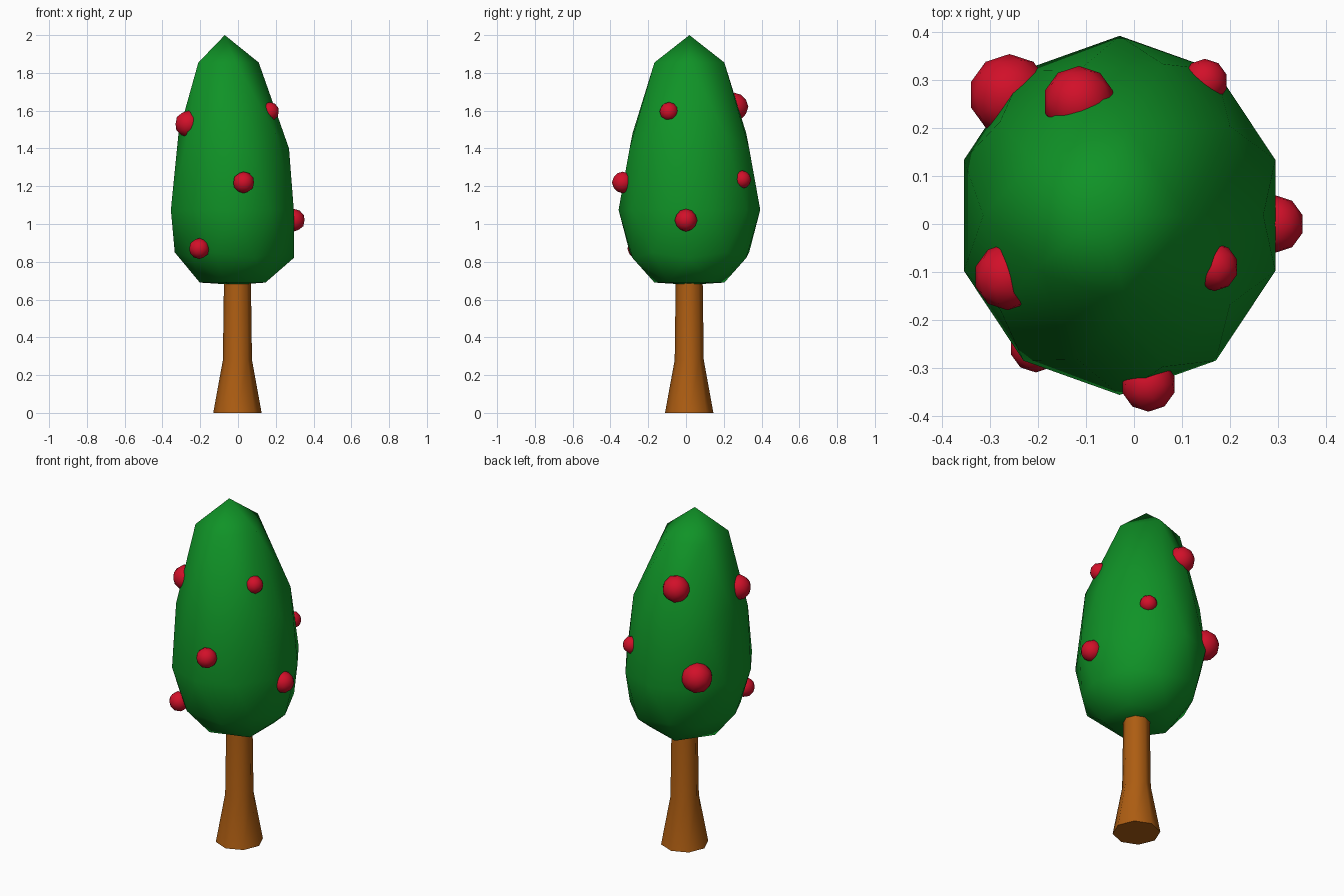
import bpy, bmesh, math

if "Cube" in bpy.data.objects:
    bpy.data.objects.remove(bpy.data.objects["Cube"])


def material(name, rgb):
    m = bpy.data.materials.new(name)
    m.diffuse_color = (*rgb, 1)
    m.use_nodes = True
    m.node_tree.nodes["Principled BSDF"].inputs["Base Color"].default_value = m.diffuse_color
    return m


def finish(bm, name, mat, smooth=True):
    me = bpy.data.meshes.new(name)
    bmesh.ops.recalc_face_normals(bm, faces=bm.faces)
    for f in bm.faces:
        f.smooth = smooth and len(f.verts) <= 4
    bm.to_mesh(me)
    bm.free()
    me.materials.append(mat)
    ob = bpy.data.objects.new(name, me)
    bpy.context.collection.objects.link(ob)
    return ob


green = material("leaf green", (0.005, 0.29, 0.02))
brown = material("bark brown", (0.42, 0.11, 0.006))
red = material("fruit red", (0.64, 0.005, 0.022))

# foliage: icosphere stretched level by level
# unit height: (height, x centre, x scale, y scale)
LEVELS = {
    1.0: (2.0, -0.07, 0.34, 0.37),
    0.851: (1.855, -0.067, 0.336, 0.37),
    0.526: (1.48, -0.03, 0.335, 0.372),
    0.447: (1.40, -0.034, 0.34, 0.372),
    0.0: (1.075, -0.03, 0.342, 0.375),
    -0.447: (0.85, -0.03, 0.341, 0.372),
    -0.526: (0.82, 0.0, 0.347, 0.372),
    -0.851: (0.69, -0.01, 0.366, 0.37),
    -1.0: (0.678, -0.02, 0.34, 0.37),
}
bm = bmesh.new()
bmesh.ops.create_icosphere(bm, subdivisions=2, radius=1)
for v in bm.verts:
    key = min(LEVELS, key=lambda k: abs(k - v.co.z))
    z, cx, sx, sy = LEVELS[key]
    v.co = (cx + v.co.x * sx, 0.018 + v.co.y * sy, z)
finish(bm, "foliage", green)

# trunk: eight-sided flared profile
PROFILE = [(0.128, 0.0), (0.077, 0.28), (0.07, 0.80)]
bm = bmesh.new()
rings = []
for r, z in PROFILE:
    rings.append([bm.verts.new((-0.003 + r * math.cos(i * math.pi / 4),
                                0.017 + r * math.sin(i * math.pi / 4), z))
                  for i in range(8)])
for a, b in zip(rings, rings[1:]):
    for i in range(8):
        j = (i + 1) % 8
        bm.faces.new((a[i], a[j], b[j], b[i]))
bm.faces.new(rings[0][::-1])
bm.faces.new(rings[-1])
finish(bm, "trunk", brown)

# fruits: x, y, z, radius
FRUITS = [
    (0.03, -0.335, 1.22, 0.057),
    (0.295, 0.0, 1.02, 0.06),
    (-0.205, -0.255, 0.87, 0.055),
    (0.168, -0.09, 1.595, 0.05),
    (-0.264, -0.11, 1.53, 0.07),
    (-0.115, 0.255, 1.62, 0.075),
    (0.148, 0.297, 1.235, 0.048),
    (-0.26, 0.27, 1.14, 0.085),
]
for n, (x, y, z, r) in enumerate(FRUITS):
    bm = bmesh.new()
    bmesh.ops.create_icosphere(bm, subdivisions=2, radius=r)
    bmesh.ops.translate(bm, verts=bm.verts, vec=(x, y, z))
    finish(bm, f"fruit_{n + 1}", red)
